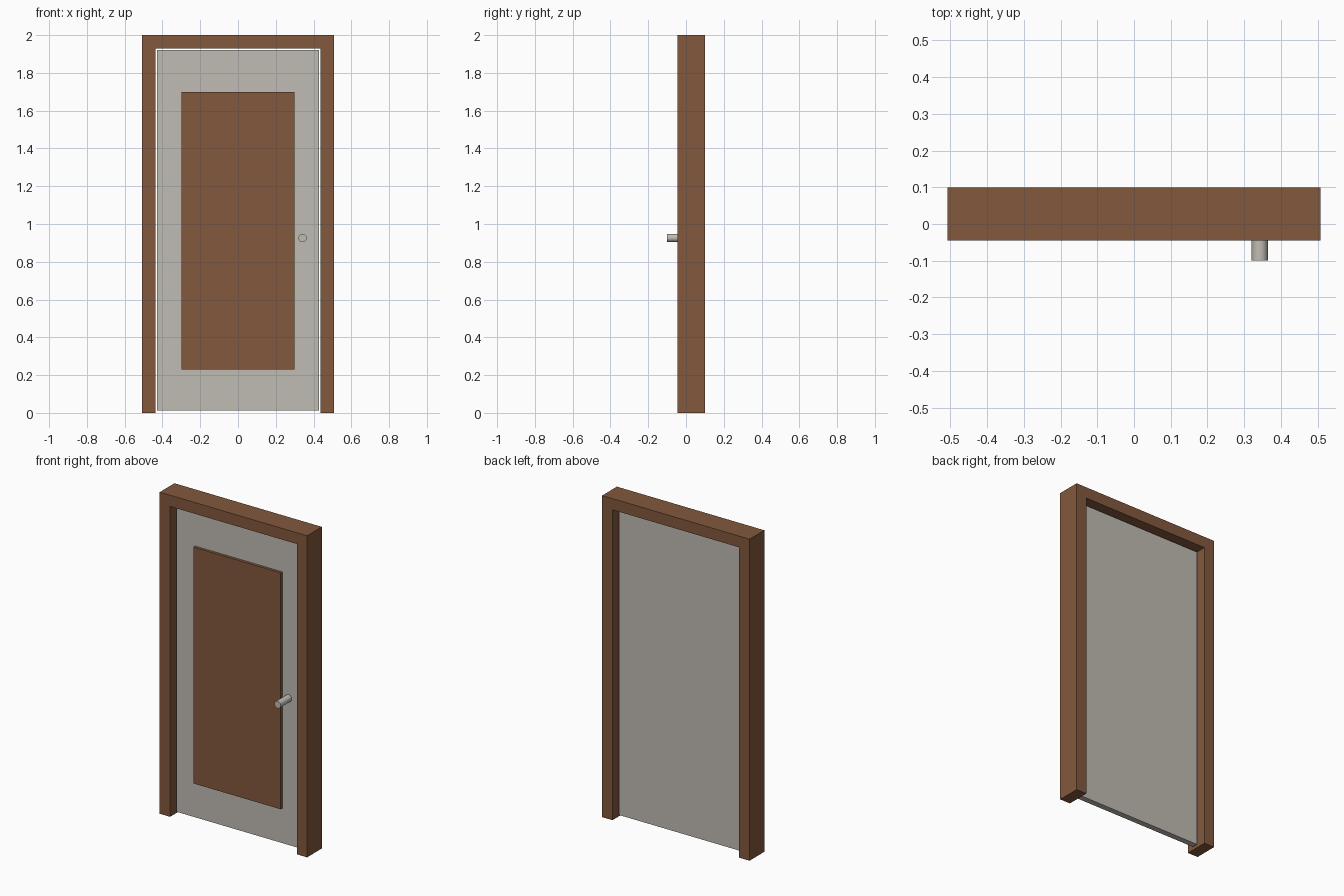
import bpy
import bmesh
import math
from mathutils import Matrix, Vector

default = bpy.data.objects.get("Cube")
if default:
    bpy.data.objects.remove(default, do_unlink=True)


def make_material(name, colour):
    mat = bpy.data.materials.new(name)
    mat.use_nodes = True
    mat.diffuse_color = (*colour, 1)
    mat.node_tree.nodes["Principled BSDF"].inputs["Base Color"].default_value = (*colour, 1)
    return mat


brown = make_material("brown wood", (0.225, 0.098, 0.046))
grey = make_material("warm grey", (0.53, 0.50, 0.455))


def add_object(name, bm, mat):
    bmesh.ops.recalc_face_normals(bm, faces=bm.faces)
    mesh = bpy.data.meshes.new(name)
    bm.to_mesh(mesh)
    bm.free()
    mesh.materials.append(mat)
    obj = bpy.data.objects.new(name, mesh)
    bpy.context.collection.objects.link(obj)
    return obj


def extrude_profile(name, points, front, back, mat):
    """Extrude an (x, z) outline from front to back along y."""
    bm = bmesh.new()
    face = bm.faces.new([bm.verts.new((x, front, z)) for x, z in points])
    extruded = bmesh.ops.extrude_face_region(bm, geom=[face])["geom"]
    verts = [v for v in extruded if isinstance(v, bmesh.types.BMVert)]
    bmesh.ops.translate(bm, verts=verts, vec=Vector((0, back - front, 0)))
    return add_object(name, bm, mat)


def slab(name, half_width, bottom, top, front, back, mat):
    outline = [(-half_width, bottom), (half_width, bottom),
               (half_width, top), (-half_width, top)]
    return extrude_profile(name, outline, front, back, mat)


# Frame: two jambs and a header in one piece, open at the floor
outer, inner, lintel = 0.507, 0.436, 1.93
right_half = [(inner, lintel), (inner, 0), (outer, 0), (outer, 2)]
left_half = [(-x, z) for x, z in reversed(right_half)]
extrude_profile("door_frame", right_half + left_half, -0.045, 0.10, brown)

# Door leaf with a small gap all round, and its raised front panel
slab("door_leaf", 0.428, 0.013, 1.922, 0.008, 0.045, grey)
slab("front_panel", 0.30, 0.23, 1.70, -0.009, 0.008, brown)

# Round handle standing out from the leaf
handle_front, handle_back = -0.10, 0.01
bm = bmesh.new()
bmesh.ops.create_cone(
    bm, cap_ends=True, segments=24, radius1=0.022, radius2=0.022,
    depth=handle_back - handle_front,
    matrix=Matrix.Translation((0.342, (handle_front + handle_back) / 2, 0.926))
    @ Matrix.Rotation(math.radians(90), 4, "X"))
handle = add_object("handle", bm, grey)
bpy.context.view_layer.objects.active = handle
handle.select_set(True)
bpy.ops.object.shade_smooth_by_angle(angle=math.radians(40))
